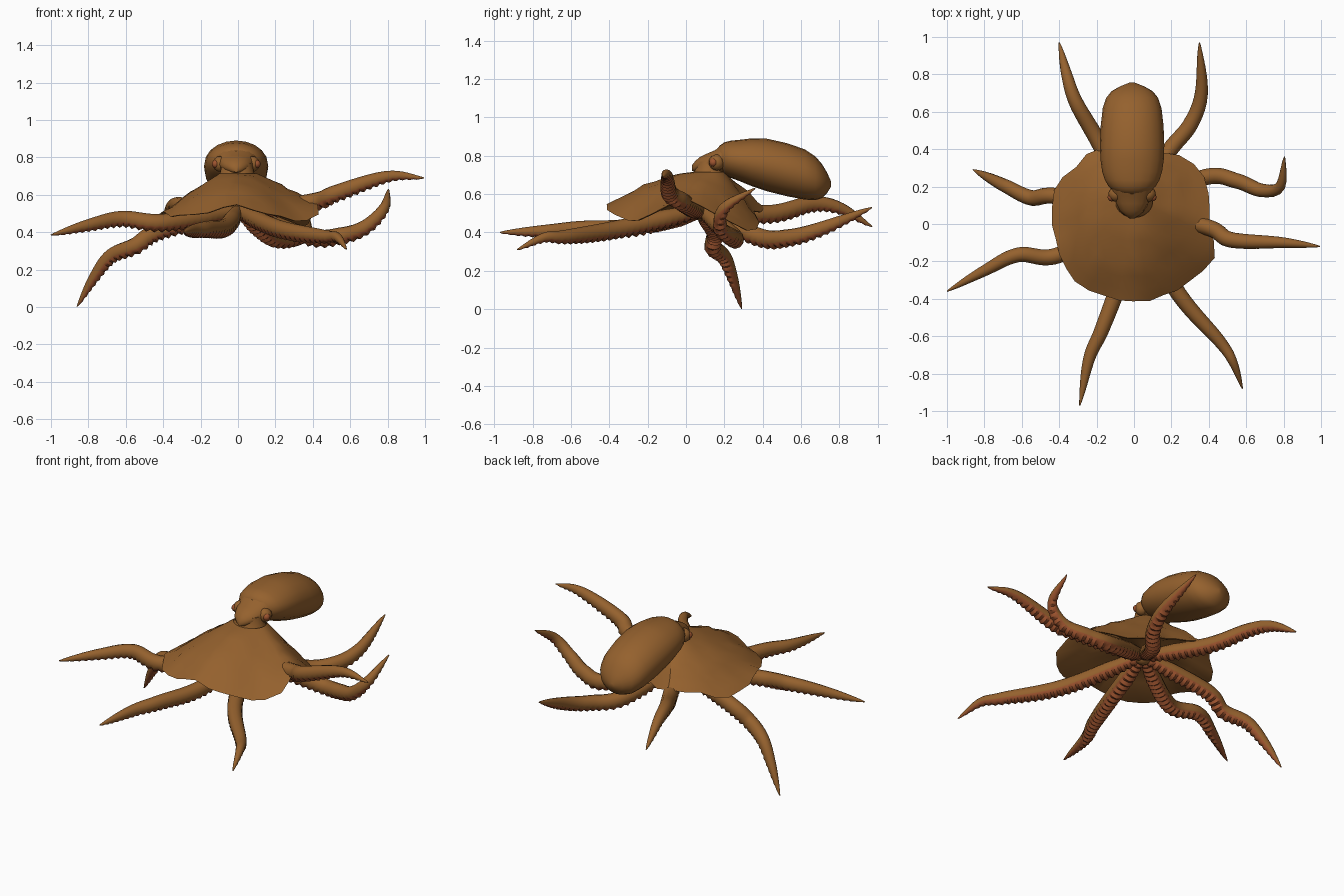
import bpy, bmesh, math, random
from mathutils import Vector as V

if "Cube" in bpy.data.objects:
    bpy.data.objects.remove(bpy.data.objects["Cube"])

random.seed(4)


def material(name, rgb):
    m = bpy.data.materials.new(name)
    m.diffuse_color = (*rgb, 1)
    m.use_nodes = True
    m.node_tree.nodes["Principled BSDF"].inputs["Base Color"].default_value = m.diffuse_color
    return m


BROWN = material("brown skin", (0.30, 0.12, 0.027))
RED = material("red underside", (0.34, 0.088, 0.028))


def spline(pts, n, closed=False):
    """Catmull-Rom curve with n steps per span."""
    pts = [V(p) for p in pts]
    c = len(pts)
    out = []
    for i in range(c if closed else c - 1):
        if closed:
            a, b, d, e = (pts[(i + k) % c] for k in (-1, 0, 1, 2))
        else:
            b, d = pts[i], pts[i + 1]
            a = pts[i - 1] if i else b * 2 - d
            e = pts[i + 2] if i + 2 < c else d * 2 - b
        for k in range(n):
            t = k / n
            out.append(0.5 * (2 * b + (d - a) * t + (2 * a - 5 * b + 4 * d - e) * t * t
                              + (3 * b - a - 3 * d + e) * t ** 3))
    if not closed:
        out.append(pts[-1])
    return out


def smooth(ob, angle):
    bpy.ops.object.select_all(action='DESELECT')
    ob.select_set(True)
    bpy.context.view_layer.objects.active = ob
    bpy.ops.object.shade_smooth_by_angle(angle=math.radians(angle))


def loft(name, rings, caps=True, red=(), angle=45):
    """Skin closed rings; columns listed in red get the second material."""
    bm = bmesh.new()
    rows = [[bm.verts.new(p) for p in r] for r in rings]
    n = len(rows[0])
    for a, b in zip(rows, rows[1:]):
        for j in range(n):
            k = (j + 1) % n
            f = bm.faces.new((a[j], a[k], b[k], b[j]))
            f.material_index = 1 if j in red else 0
    if caps:
        bm.faces.new(rows[0])
        bm.faces.new(rows[-1])
    bmesh.ops.recalc_face_normals(bm, faces=bm.faces)
    me = bpy.data.meshes.new(name)
    bm.to_mesh(me)
    bm.free()
    me.materials.append(BROWN)
    me.materials.append(RED)
    ob = bpy.data.objects.new(name, me)
    bpy.context.collection.objects.link(ob)
    smooth(ob, angle)
    return ob


def ball(name, mat, loc, r):
    bpy.ops.mesh.primitive_uv_sphere_add(segments=14, ring_count=8, radius=r, location=loc)
    ob = bpy.context.object
    ob.name = name
    ob.data.materials.append(mat)
    smooth(ob, 60)


def body(name, sections, n=20):
    """Elliptical sections along y: (y, z centre, half width, half height)."""
    rings = []
    for y, z, rx, rz in spline(sections, 2):
        rings.append([(-0.01 + rx * math.cos(a), y, z + rz * math.sin(a))
                      for a in (2 * math.pi * k / n for k in range(n))])
    return loft(name, rings)


MOUTH = V((0, .08, .51))


def arm(name, pts):
    """Tapered arm from the mouth, with a ribbed red sucker side."""
    out = V((pts[0][0], pts[0][1] - MOUTH.y, 0)).normalized() * 0.04
    fine = spline([MOUTH + out] + pts, 40)
    dist = [0]
    for a, b in zip(fine, fine[1:]):
        dist.append(dist[-1] + (b - a).length)
    count = int(dist[-1] / 0.019)
    path, i = [], 0
    for k in range(count + 1):
        d = dist[-1] * k / count
        while i < len(fine) - 2 and dist[i + 1] < d:
            i += 1
        path.append(fine[i].lerp(fine[i + 1], (d - dist[i]) / (dist[i + 1] - dist[i])))
    rings, n = [], 12
    for k, p in enumerate(path):
        tan = (path[min(k + 1, count)] - path[max(k - 1, 0)]).normalized()
        side = tan.cross(V((0, 0, 1))).normalized()
        down = tan.cross(side).normalized()
        if down.z > 0:
            down = -down
        t = k / count
        r = 0.041 * min(1, .7 + 2 * t) * (1 - t ** 4) ** 0.9 + .003
        ring = []
        for j in range(n):
            a = 2 * math.pi * j / n
            c = math.cos(a)
            rr = r * (1 + (0.32 * c if c > 0.4 and k % 2 and k < count else 0))
            ring.append(p + down * (rr * c) + side * (rr * math.sin(a)))
        rings.append(ring)
    loft(name, rings, red=(0, 1, n - 2, n - 1), angle=40)


# Mantle and head
body("mantle", [(.16, .785, .07, .05), (.20, .785, .125, .085), (.28, .775, .16, .108),
                (.42, .752, .172, .137), (.62, .702, .157, .131), (.71, .667, .11, .088),
                (.757, .652, .012, .012)])
body("head", [(.03, .735, .012, .015), (.07, .753, .065, .04), (.15, .77, .10, .06),
              (.21, .785, .115, .08), (.26, .79, .08, .06)], 14)

# Neck joining head and web
loft("neck", [[(-.005 + r * math.cos(a), .12 + .85 * r * math.sin(a), z)
               for a in (math.pi * k / 8 for k in range(16))]
              for r, z in ((.12, .67), (.09, .72), (.08, .77))])

# Eyes with lids
for s, label in ((-1, "left"), (1, "right")):
    ball(label + "_eyelid", BROWN, (-.01 + s * .085, .16, .765), .042)
    ball(label + "_eye", RED, (-.01 + s * .109, .143, .765), .022)

# Web: skirt from the neck to an uneven rim (radius, height at even angles),
# then back underneath to the mouth
rim = [(.40, .58), (.43, .49), (.45, .42), (.41, .44), (.36, .50), (.44, .53), (.44, .52),
       (.46, .47), (.44, .47), (.43, .50), (.44, .49), (.42, .50), (.41, .54), (.42, .50),
       (.43, .46), (.46, .50)]
edge = [V((r * math.cos(k * math.pi / 16), r * math.sin(k * math.pi / 16), z))
        for k, (r, z) in enumerate(spline(rim, 2, closed=True))]
folds = [random.uniform(-.014, .014) for _ in edge]
rings = []
for step in range(8):
    t = step / 7
    ring = []
    for p, fold in zip(edge, folds):
        a = math.atan2(p.y - .05, p.x)
        q = V((.10 * math.cos(a), .12 + .085 * math.sin(a), .715))
        v = q.lerp(p, t)
        power = 1.0 + .6 * max(0, -math.sin(a)) ** 2
        v.z = q.z + (p.z - q.z) * t ** power + fold * t * t
        if t > .4:
            v += V([random.uniform(-.007, .007) for _ in range(3)])
        ring.append(v)
    rings.append(ring)
for t in (.03, .3, .6, .88):
    ring = []
    for p in rings[7]:
        v = p.lerp(MOUTH + V((0, 0, .03)), t)
        v.z += .05 * math.sin(math.pi * t) - .008 * (1 - t)
        ring.append(v)
    rings.append(ring)
loft("web", rings, caps=False, angle=35)

# Arms
arm("back_left_arm", [(-.19, .44, .50), (-.31, .65, .55), (-.36, .8, .53), (-.40, .97, .43)])
arm("back_right_arm", [(.18, .38, .38), (.3, .53, .375), (.36, .70, .42), (.35, .97, .53)])
arm("right_rear_arm", [(.38, .25, .38), (.55, .23, .385), (.68, .18, .43), (.78, .2, .53),
                       (.805, .36, .63)])
arm("right_front_arm", [(.4, -.02, .565), (.52, -.085, .61), (.8, -.1, .70), (.995, -.12, .69)])
arm("front_right_arm", [(.23, -.36, .42), (.46, -.63, .38), (.53, -.74, .375), (.58, -.88, .31)])
arm("front_left_arm", [(-.07, -.28, .43), (-.17, -.56, .42), (-.24, -.72, .41), (-.29, -.97, .40)])
arm("left_front_arm", [(-.4, -.165, .455), (-.62, -.165, .475), (-.8, -.25, .44), (-1, -.36, .385)])
arm("left_rear_arm", [(-.42, .15, .41), (-.55, .14, .33), (-.68, .20, .275), (-.77, .245, .16),
                      (-.86, .29, .003)])

# Mouth under the web
ball("mouth", BROWN, MOUTH, .05)
